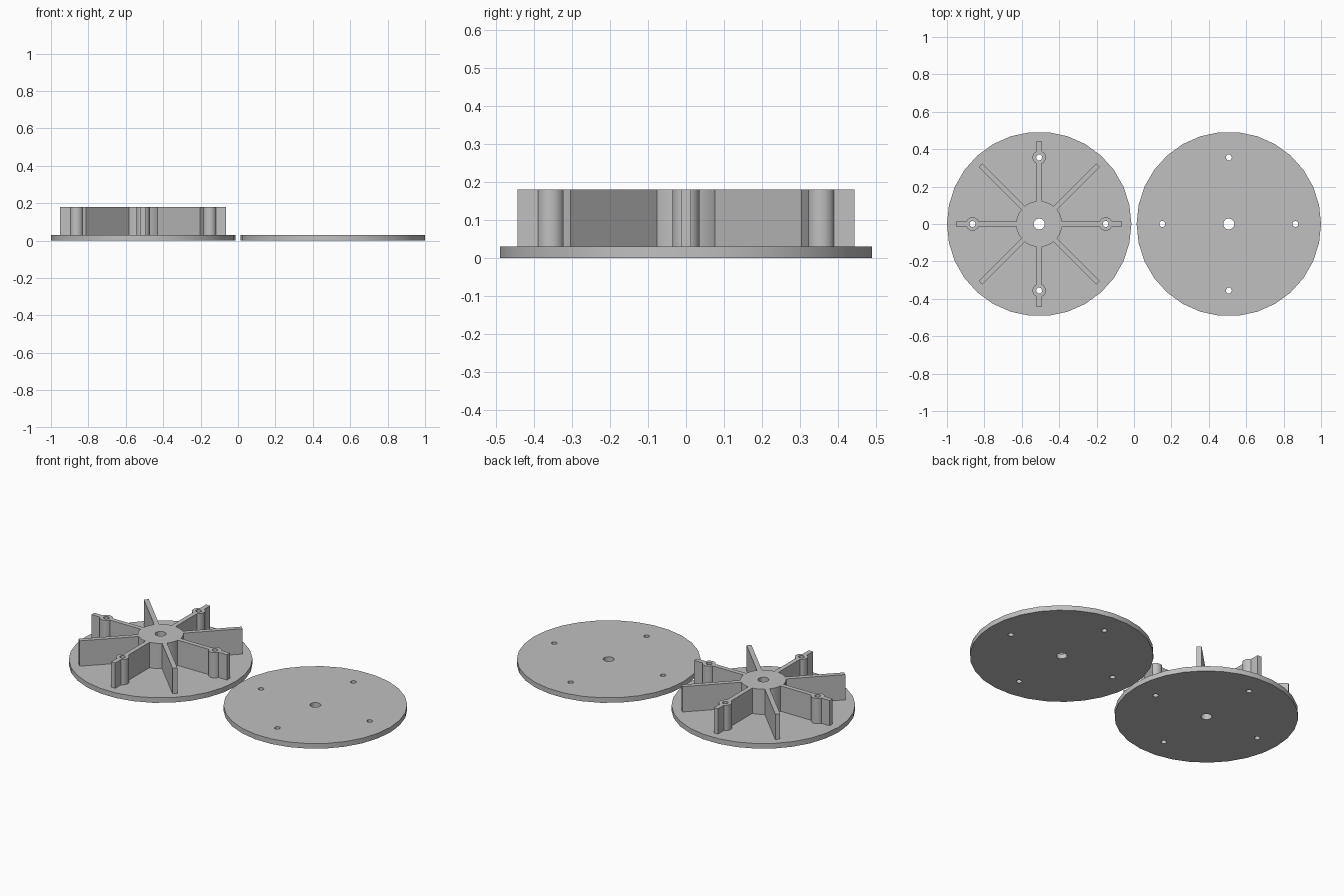
import bpy
import bmesh
from math import cos, sin, pi
from mathutils import Matrix

if "Cube" in bpy.data.objects:
    bpy.data.objects.remove(bpy.data.objects["Cube"])

# Main dimensions
DISC_R, DISC_H, TOP = 0.493, 0.03, 0.18
HUB_R, BORE_R = 0.123, 0.03
RIB_END, RIB_W = 0.444, 0.027
BOSS_AT, BOSS_R, SCREW_R = 0.356, 0.036, 0.016
CENTRE = 0.507

grey = bpy.data.materials.new("plain grey")
grey.use_nodes = True
colour = (0.53, 0.53, 0.53, 1)
grey.diffuse_color = colour
grey.node_tree.nodes["Principled BSDF"].inputs["Base Color"].default_value = colour


def finish(name, bm):
    mesh = bpy.data.meshes.new(name)
    bm.to_mesh(mesh)
    bm.free()
    mesh.materials.append(grey)
    obj = bpy.data.objects.new(name, mesh)
    bpy.context.collection.objects.link(obj)
    return obj


def cylinder(name, x, y, radius, z0, z1, sides):
    bm = bmesh.new()
    bmesh.ops.create_cone(bm, cap_ends=True, segments=sides, radius1=radius,
                          radius2=radius, depth=z1 - z0,
                          matrix=Matrix.Translation((x, y, (z0 + z1) / 2))
                          @ Matrix.Rotation(pi / 2, 4, "Z"))
    return finish(name, bm)


def bar(name, angle):
    # Full-diameter blade, forming two opposite ribs
    bm = bmesh.new()
    bmesh.ops.create_cube(bm, size=1, matrix=Matrix.Translation((-CENTRE, 0, TOP / 2 + 0.005))
                          @ Matrix.Rotation(angle, 4, "Z")
                          @ Matrix.Diagonal((2 * RIB_END, RIB_W, TOP - 0.01, 1)))
    return finish(name, bm)


def combine(target, tool, operation):
    mod = target.modifiers.new(operation.lower(), "BOOLEAN")
    mod.operation, mod.solver, mod.object = operation, "EXACT", tool
    bpy.context.view_layer.objects.active = target
    bpy.ops.object.modifier_apply(modifier=mod.name)
    bpy.data.objects.remove(tool)


def boss_points(x):
    return [(x + BOSS_AT * cos(i * pi / 2), BOSS_AT * sin(i * pi / 2)) for i in range(4)]


def drill(obj, x):
    # Centre bore and four screw holes
    combine(obj, cylinder("bore_cutter", x, 0, BORE_R, -0.1, 0.3, 12), "DIFFERENCE")
    for px, py in boss_points(x):
        combine(obj, cylinder("screw_cutter", px, py, SCREW_R, -0.1, 0.3, 10), "DIFFERENCE")


def smooth(obj):
    bpy.ops.object.select_all(action="DESELECT")
    obj.select_set(True)
    bpy.context.view_layer.objects.active = obj
    bpy.ops.object.shade_smooth_by_angle(angle=0.7)


# Bladed wheel: disc, hub, ribs and screw bosses fused into one solid
wheel = cylinder("bladed_wheel", -CENTRE, 0, DISC_R, 0, DISC_H, 30)
combine(wheel, cylinder("hub", -CENTRE, 0, HUB_R, 0.01, TOP, 30), "UNION")
for i in range(4):
    combine(wheel, bar("rib_pair", i * pi / 4), "UNION")
for px, py in boss_points(-CENTRE):
    combine(wheel, cylinder("screw_boss", px, py, BOSS_R, 0.01, TOP, 16), "UNION")
drill(wheel, -CENTRE)

# Flat cover disc
cover = cylinder("cover_disc", CENTRE, 0, DISC_R, 0, DISC_H, 30)
drill(cover, CENTRE)

for part in (wheel, cover):
    smooth(part)
